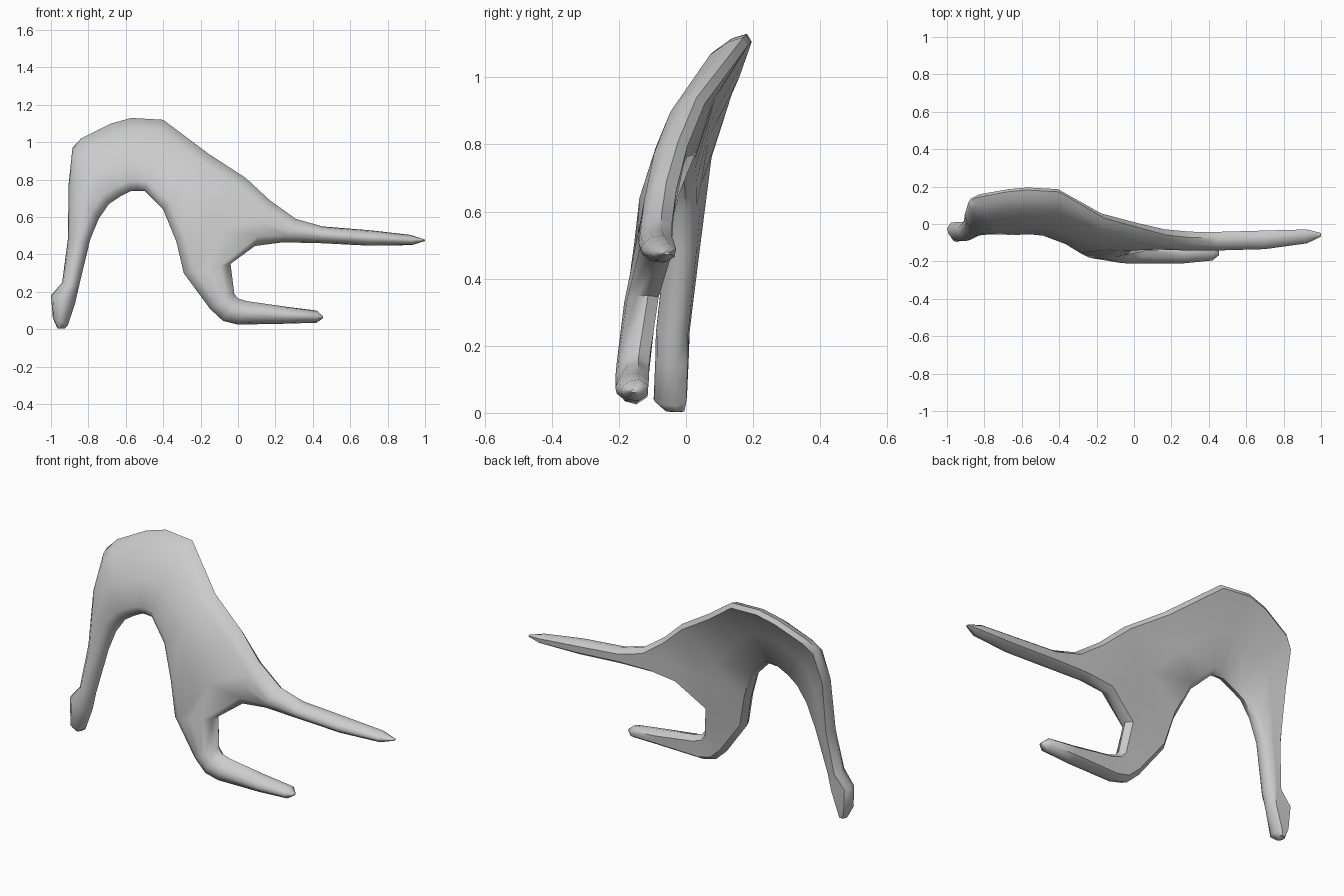
import bpy, bmesh, math
from mathutils import Vector

cube = bpy.data.objects.get("Cube")
if cube:
    bpy.data.objects.remove(cube, do_unlink=True)

grey = bpy.data.materials.new("plain grey")
grey.use_nodes = True
tone = (0.6, 0.6, 0.6, 1)
grey.diffuse_color = tone
grey.node_tree.nodes["Principled BSDF"].inputs["Base Color"].default_value = tone

# Ribs across each limb: outer x, z, inner x, z, then back depth (y) at outer and inner edge
trunk = [
    (-.965, .003, -.925, .005, -.005, -.005),
    (-.99, .06, -.91, .02, .005, 0),
    (-1, .18, -.87, .14, .01, .005),
    (-.94, .25, -.85, .23, .015, .005),
    (-.91, .48, -.79, .48, .045, .03),
    (-.905, .78, -.745, .59, .085, .03),
    (-.885, .97, -.69, .67, .15, .03),
    (-.84, 1.02, -.63, .71, .175, .025),
    (-.68, 1.1, -.57, .74, .205, .025),
    (-.57, 1.13, -.535, .74, .215, .025),
    (-.4, 1.12, -.5, .74, .205, .02),
    (-.16, .94, -.4, .64, .065, -.02),
    (.04, .81, -.33, .47, .01, -.065),
]
upper_arm = [
    (.17, .69, .09, .445, -.025, -.045),
    (.31, .59, .24, .465, -.04, -.045),
    (.45, .55, .45, .46, -.04, -.045),
    (.7, .53, .7, .447, -.033, -.038),
    (.92, .505, .93, .45, -.025, -.035),
    (1, .48, 1, .472, -.048, -.048),
]
lower_arm = [
    (-.04, .35, -.29, .3, -.08, -.09),
    (-.02, .19, -.15, .11, -.105, -.11),
    (0, .165, -.08, .045, -.108, -.115),
    (.05, .15, 0, .025, -.108, -.115),
    (.26, .12, .26, .03, -.108, -.115),
    (.42, .1, .42, .035, -.11, -.115),
    (.455, .07, .455, .06, -.145, -.145),
]

bm = bmesh.new()


def section(rib):
    """Rounded section: chamfered back, domed front, sagging forward where it leans."""
    ox, oz, ix, iz, yo, yi = rib
    a, b = Vector((ox, yo, oz)), Vector((ix, yi, iz))
    across = b - a
    width = Vector((ix - ox, iz - oz)).length
    depth = min(.098, width * 1.1 + .01)
    inset = min(.055, width * .3) / width
    sag = .18 * abs(yo - yi)
    half = [(min(.28, .024 / width), 0), (0, .34), (inset * .25, .68), (inset, .94)]
    profile = half + [(.5, 1)] + [(1 - t, d) for t, d in reversed(half)] + [(.5, 0)]
    return [bm.verts.new(a + across * t - Vector((0, depth * d + sag * 4 * t * (1 - t), 0)))
            for t, d in profile]


def loft(ribs):
    rows = [section(r) for r in ribs]
    for p, q in zip(rows, rows[1:]):
        for i in range(len(p)):
            j = (i + 1) % len(p)
            bm.faces.new((p[i], p[j], q[j], q[i]))
    return rows


body = loft(trunk)
upper = loft(upper_arm)
lower = loft(lower_arm)
for tip in (body[0], upper[-1], lower[-1]):
    bm.faces.new(tip)

# Fork where the trunk meets both arms: three side walls, then front and back
t, u, l = body[-1], upper[0], lower[0]
for p, q in ((t[:4], u[:4]), (u[8:4:-1], l[:4]), (l[8:4:-1], t[8:4:-1])):
    for i in range(3):
        bm.faces.new((p[i], p[i + 1], q[i + 1], q[i]))
front = bm.faces.new(t[3:6] + l[5:2:-1] + u[5:2:-1])
back = bm.faces.new([t[0]] + t[:7:-1] + l[8:] + [l[0]] + u[8:] + [u[0]])
bmesh.ops.poke(bm, faces=[front, back])
bmesh.ops.recalc_face_normals(bm, faces=bm.faces)

mesh = bpy.data.meshes.new("forked_arch")
bm.to_mesh(mesh)
bm.free()
mesh.materials.append(grey)
arch = bpy.data.objects.new("forked_arch", mesh)
bpy.context.collection.objects.link(arch)
bpy.context.view_layer.objects.active = arch
arch.select_set(True)
bpy.ops.object.shade_smooth_by_angle(angle=math.radians(50))
